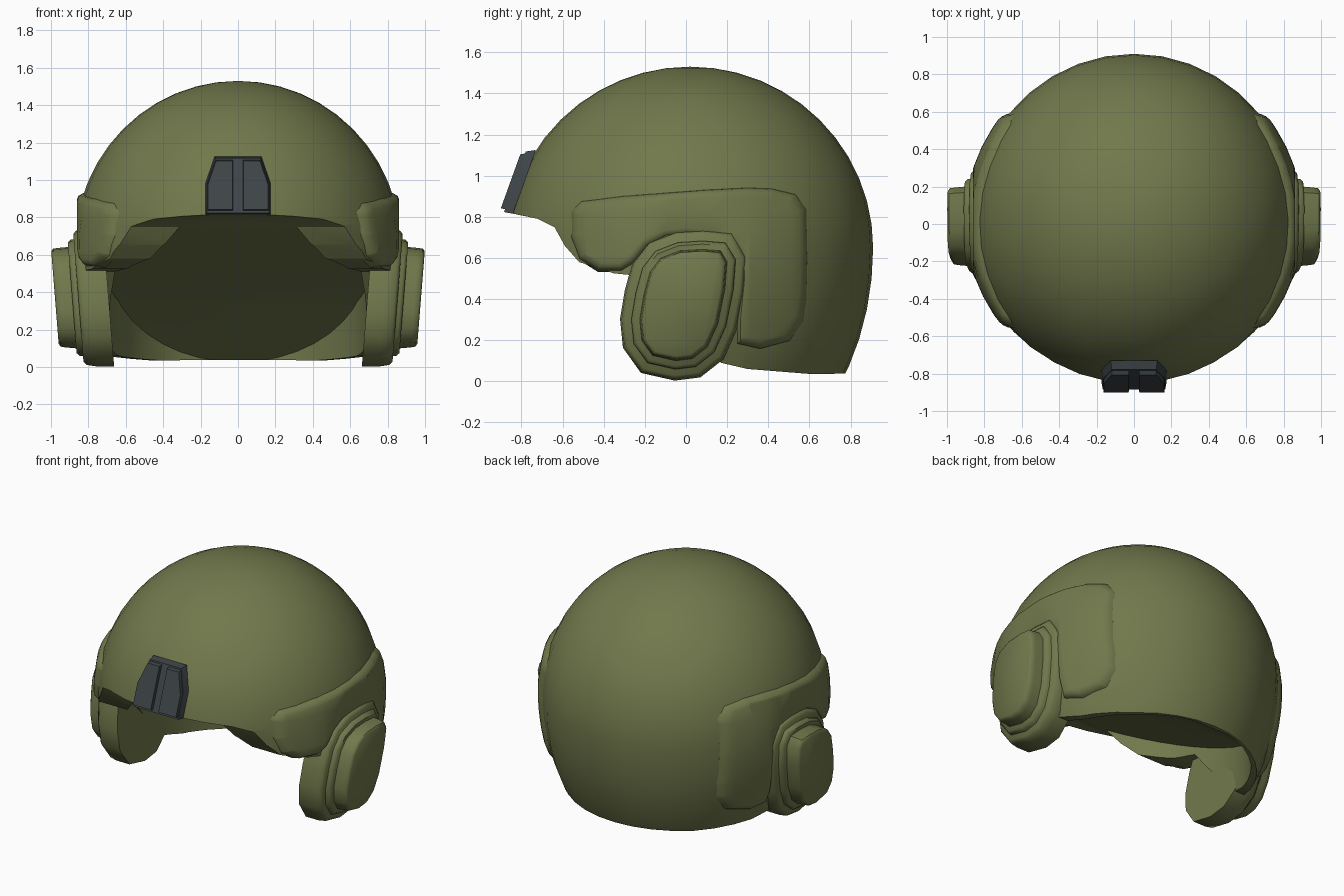
import bpy, bmesh, math
from mathutils import Vector

if "Cube" in bpy.data.objects:
    bpy.data.objects.remove(bpy.data.objects["Cube"])


def material(name, rgb):
    m = bpy.data.materials.new(name)
    m.diffuse_color = (*rgb, 1)
    m.use_nodes = True
    m.node_tree.nodes["Principled BSDF"].inputs["Base Color"].default_value = m.diffuse_color
    return m


OLIVE = material("olive_green", (0.165, 0.19, 0.072))
DARK = material("dark_grey", (0.048, 0.058, 0.064))


def add_object(name, bm, mat, angle=35):
    me = bpy.data.meshes.new(name)
    bm.to_mesh(me)
    bm.free()
    me.materials.append(mat)
    ob = bpy.data.objects.new(name, me)
    bpy.context.collection.objects.link(ob)
    smooth(ob, angle)
    return ob


def smooth(ob, angle):
    bpy.ops.object.select_all(action='DESELECT')
    ob.select_set(True)
    bpy.context.view_layer.objects.active = ob
    bpy.ops.object.shade_smooth_by_angle(angle=math.radians(angle))


# Shell ellipsoid: centre and radii (taller radius below the equator)
CY, CZ, RX, RY, RUP, RLOW = 0.02, 0.65, 0.87, 0.89, 0.88, 1.16


def shell_x(y, z, h):
    rz = RUP if z > CZ else RLOW
    r = math.sqrt(max(0.02, 1 - ((y - CY) / RY) ** 2 - ((z - CZ) / rz) ** 2))
    return min(RX * r, 0.828) + h


def cup_x(y, z, h):
    return h + 0.08 * (z - 0.35)


def prism(bm, front, back):
    a = [bm.verts.new(p) for p in front]
    b = [bm.verts.new(p) for p in back]
    bm.faces.new(a)
    bm.faces.new(b[::-1])
    for i in range(len(a)):
        j = (i + 1) % len(a)
        bm.faces.new((a[i], b[i], b[j], a[j]))
    bmesh.ops.recalc_face_normals(bm, faces=bm.faces[:])


def cut(ob, cutter):
    mod = ob.modifiers.new("cut", 'BOOLEAN')
    mod.operation, mod.solver, mod.object = 'DIFFERENCE', 'EXACT', cutter
    bpy.context.view_layer.objects.active = ob
    bpy.ops.object.modifier_apply(modifier=mod.name)
    bpy.data.objects.remove(cutter, do_unlink=True)


# Solid dome, sides slightly flattened under the ear cups
bm = bmesh.new()
bmesh.ops.create_uvsphere(bm, u_segments=36, v_segments=24, radius=1)
for v in bm.verts:
    x, y, z = v.co
    x = max(-0.85, min(0.85, x * RX))
    v.co = (x, y * RY + CY, CZ + z * (RUP if z > 0 else RLOW))
shell = add_object("helmet_shell", bm, OLIVE)

# Rim line in side view, everything below is removed
rim = [(-1.2, 0.82), (-0.84, 0.815), (-0.72, 0.79), (-0.64, 0.75), (-0.59, 0.66),
       (-0.52, 0.58), (-0.35, 0.525), (-0.2, 0.51), (-0.12, 0.4), (0.05, 0.2),
       (0.17, 0.09), (0.3, 0.06), (0.6, 0.036), (1.2, 0.04), (1.2, -1), (-1.2, -1)]
bm = bmesh.new()
prism(bm, [(-1.2, y, z) for y, z in rim], [(1.2, y, z) for y, z in rim])
cut(shell, add_object("rim_cutter", bm, OLIVE))

# Inner cavity: tube closed by a ceiling of two sloping planes
bm = bmesh.new()
bmesh.ops.create_cone(bm, cap_ends=True, segments=40, radius1=1, radius2=1, depth=1.5)
for v in bm.verts:
    v.co = (v.co.x * 0.69, v.co.y * 0.74 + CY, -0.3 if v.co.z < 0 else 1.2)
for co, no in (((0, -0.78, 0.81), (0, 0.46, 1.08)), ((0, 0.3, 0.35), (0, 0.31, 0.44))):
    bmesh.ops.bisect_plane(bm, geom=bm.verts[:] + bm.edges[:] + bm.faces[:],
                           clear_outer=True, plane_co=co, plane_no=no)
    bmesh.ops.holes_fill(bm, edges=[e for e in bm.edges if e.is_boundary])
bmesh.ops.recalc_face_normals(bm, faces=bm.faces[:])
cut(shell, add_object("cavity_cutter", bm, OLIVE))
smooth(shell, 30)


def side_plate(name, outline, rings, xfun, side, step=0, closed=False, angle=30):
    """Outline in (y, z), lofted through (offset, height) rings, x from xfun."""
    bm = bmesh.new()
    face = bm.faces.new([bm.verts.new((0, y, z)) for y, z in outline])
    face.normal_update()
    if face.normal.x < 0:
        face.normal_flip()
    if step:
        for axis in (Vector((0, 1, 0)), Vector((0, 0, 1))):
            for i in range(-10, 15):
                bmesh.ops.bisect_plane(bm, geom=bm.verts[:] + bm.edges[:] + bm.faces[:],
                                       plane_co=axis * (i * step + 0.013), plane_no=axis)
    # outward direction at each boundary vertex
    pairs, normals = [], {}
    for e in bm.edges:
        if e.is_boundary:
            l = e.link_loops[0]
            a, b = l.vert, l.link_loop_next.vert
            d = (b.co - a.co).normalized()
            pairs.append((a, b))
            for v in (a, b):
                normals.setdefault(v, []).append(Vector((0, d.z, -d.y)))
    base = {}
    for v, (n1, n2) in normals.items():
        base[v] = (v.co.copy(), (n1 + n2) / max(0.5, 1 + n1.dot(n2)))

    def place(v, off, h):
        p = base[v][0] + base[v][1] * off
        return (xfun(p.y, p.z, h), p.y, p.z)

    inner = [v for v in bm.verts if v not in base]
    prev = {v: v for v in base}
    for off, h in rings[1:]:
        new = {v: bm.verts.new(place(v, off, h)) for v in base}
        for a, b in pairs:
            bm.faces.new((prev[b], prev[a], new[a], new[b]))
        prev = new
    for v in inner:
        v.co.x = xfun(v.co.y, v.co.z, rings[0][1])
    for v in base:
        v.co = place(v, *rings[0])
    if closed:
        bmesh.ops.holes_fill(bm, edges=[e for e in bm.edges if e.is_boundary])
    if side < 0:
        for v in bm.verts:
            v.co.x *= -1
        bmesh.ops.reverse_faces(bm, faces=bm.faces[:])
    return add_object(name, bm, OLIVE, angle)


panel = [(-0.535, 0.82), (-0.5, 0.855), (-0.3, 0.88), (-0.1, 0.895), (0.1, 0.91), (0.3, 0.92),
         (0.42, 0.915), (0.52, 0.89), (0.565, 0.83), (0.57, 0.6), (0.565, 0.4), (0.55, 0.3),
         (0.49, 0.215), (0.36, 0.18), (0.27, 0.2), (0.27, 0.3), (0.29, 0.5), (0.285, 0.62),
         (0.24, 0.68), (0.15, 0.72), (0, 0.73), (-0.1, 0.72), (-0.2, 0.67), (-0.27, 0.59),
         (-0.32, 0.56), (-0.42, 0.56), (-0.5, 0.61), (-0.535, 0.7)]
cup = [(-0.22, 0.3), (-0.21, 0.2), (-0.16, 0.13), (-0.05, 0.105), (0.03, 0.115), (0.1, 0.17),
       (0.15, 0.28), (0.185, 0.45), (0.195, 0.58), (0.165, 0.63), (0.08, 0.637), (-0.03, 0.63),
       (-0.12, 0.595), (-0.17, 0.53), (-0.2, 0.42)]

# Raised side panels and stacked ear cups, left and right
for side, label in ((1, "right"), (-1, "left")):
    side_plate("side_panel_" + label, panel,
               [(-0.015, 0.034), (0.005, 0.028), (0.018, 0.01), (0.028, -0.04)],
               shell_x, side, step=0.1, angle=45)
    side_plate("ear_cup_base_" + label, cup,
               [(0.075, 0.852), (0.092, 0.835), (0.1, 0.785), (0.1, 0.69)], cup_x, side,
               closed=True, angle=48)
    side_plate("ear_cup_ring_" + label, cup,
               [(0.03, 0.885), (0.045, 0.868), (0.05, 0.76)], cup_x, side, closed=True, angle=50)
    side_plate("ear_cup_cap_" + label, cup,
               [(-0.018, 0.977), (-0.004, 0.966), (0, 0.94), (0.008, 0.85)], cup_x, side,
               closed=True, angle=45)


# Front mount: tapered base with two raised plates on a tilted plane
def mount_part(name, outline, y_front, y_back, inset):
    cx = sum(p[0] for p in outline) / len(outline)
    cz = sum(p[1] for p in outline) / len(outline)

    def tilt(x, z, d):
        return (x, -0.80 - (1.12 - z) * 0.36 + d, z)
    bm = bmesh.new()
    prism(bm, [tilt(cx + (x - cx) * inset, cz + (z - cz) * inset, y_front) for x, z in outline],
          [tilt(x, z, y_back) for x, z in outline])
    add_object(name, bm, DARK, 20)


mount_part("front_mount_base", [(-0.175, 0.815), (0.175, 0.815), (0.175, 0.98), (0.125, 1.125),
                                (-0.125, 1.125), (-0.175, 0.98)], 0.022, 0.068, 0.95)
for s, label in ((1, "right"), (-1, "left")):
    mount_part("front_mount_plate_" + label,
               [(s * 0.025, 0.835), (s * 0.165, 0.835), (s * 0.165, 0.975), (s * 0.118, 1.11),
                (s * 0.025, 1.11)], 0, 0.03, 0.95)
